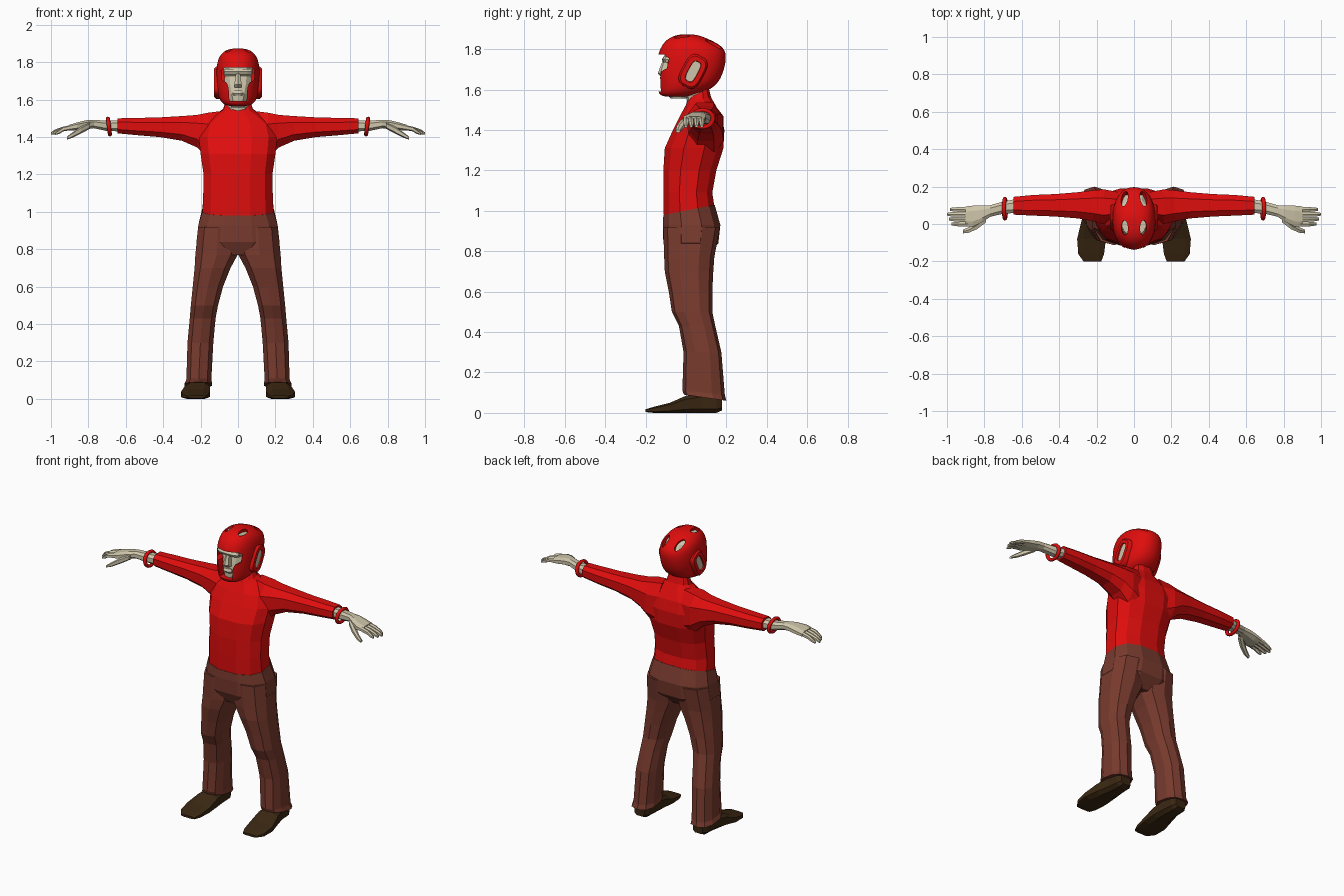
import bpy, bmesh, math
from mathutils import Matrix

if "Cube" in bpy.data.objects:
    bpy.data.objects.remove(bpy.data.objects["Cube"])


def material(name, rgb):
    m = bpy.data.materials.new(name)
    m.diffuse_color = (*rgb, 1)
    m.use_nodes = True
    m.node_tree.nodes["Principled BSDF"].inputs["Base Color"].default_value = m.diffuse_color
    return m


RED = material("bright red", (0.74, 0.004, 0.004))
BROWN = material("reddish brown", (0.19, 0.043, 0.027))
DARK = material("dark brown", (0.042, 0.02, 0.006))
SKIN = material("pale skin", (0.62, 0.56, 0.40))


def outline(a0, a1, b0, b1, n, e):
    """Rounded cross-section that fills the given rectangle."""
    pts = []
    for i in range(n):
        t = 2 * math.pi * (i + 0.5) / n
        c, s = math.cos(t), math.sin(t)
        pts.append((math.copysign(abs(c) ** e, c), math.copysign(abs(s) ** e, s)))
    k = max(p[0] for p in pts)
    h = max(p[1] for p in pts)
    return [((a0 + a1) / 2 + p / k * (a1 - a0) / 2,
             (b0 + b1) / 2 + q / h * (b1 - b0) / 2, q / h) for p, q in pts]


def loft(name, mat, axis, sections, n=10, e=0.8, mirror=False):
    """Skin sections (position, a0, a1, b0, b1[, tilt]) stacked along an axis."""
    bm = bmesh.new()
    rings = []
    for t, a0, a1, b0, b1, *tilt in sections:
        ring = []
        for a, b, q in outline(a0, a1, b0, b1, n, e):
            w = t + (tilt[0] * q if tilt else 0)
            ring.append(bm.verts.new([(w, a, b), (a, w, b), (a, b, w)][axis]))
        rings.append(ring)
    for r, s in zip(rings, rings[1:]):
        for i in range(n):
            j = (i + 1) % n
            bm.faces.new((r[i], r[j], s[j], s[i]))
    bm.faces.new(rings[0])
    bm.faces.new(rings[-1])
    return finish(name, mat, bm, mirror)


def finish(name, mat, bm, mirror=False):
    bmesh.ops.recalc_face_normals(bm, faces=bm.faces)
    me = bpy.data.meshes.new(name)
    bm.to_mesh(me)
    bm.free()
    me.materials.append(mat)
    ob = bpy.data.objects.new(name, me)
    bpy.context.collection.objects.link(ob)
    if mirror:
        ob.modifiers.new("Mirror", 'MIRROR')
    return ob


def smooth(ob, angle=40):
    bpy.ops.object.select_all(action='DESELECT')
    ob.select_set(True)
    bpy.context.view_layer.objects.active = ob
    bpy.ops.object.shade_smooth_by_angle(angle=math.radians(angle))


# Sweater body and sleeves
loft("sweater", RED, 2, [
    (1.00, -.19, .19, -.11, .14, .025), (1.09, -.186, .186, -.112, .13),
    (1.20, -.184, .184, -.112, .15), (1.31, -.20, .20, -.105, .185),
    (1.40, -.21, .21, -.065, .19), (1.47, -.19, .19, -.03, .175),
    (1.525, -.11, .11, .0, .145), (1.55, -.078, .078, .005, .125, .01),
    (1.585, -.066, .066, .02, .112, .025)], n=12)
loft("sleeve", RED, 0, [
    (.08, .02, .17, 1.25, 1.54), (.16, .0, .185, 1.29, 1.53),
    (.22, .015, .18, 1.345, 1.518), (.30, .03, .17, 1.38, 1.512),
    (.42, .04, .16, 1.40, 1.505), (.54, .045, .155, 1.41, 1.502),
    (.645, .05, .145, 1.42, 1.50)], n=8, mirror=True)

# Trousers
loft("trouser_hips", BROWN, 2, [
    (1.005, -.192, .192, -.112, .142, .025), (.93, -.212, .212, -.115, .17),
    (.84, -.222, .222, -.112, .16), (.77, -.17, .17, -.08, .10)], n=12)
loft("trouser_leg", BROWN, 2, [
    (.92, .0, .213, -.113, .168), (.77, .002, .228, -.108, .14),
    (.70, .04, .232, -.105, .135), (.60, .08, .242, -.085, .13),
    (.50, .107, .252, -.07, .13), (.43, .12, .258, -.035, .145),
    (.30, .132, .27, -.012, .175), (.10, .143, .276, -.018, .192, -.01),
    (.075, .138, .287, -.01, .20, -.015)], n=10, mirror=True)

# Shoes
loft("shoe", DARK, 1, [
    (-.20, .175, .27, .004, .018), (-.16, .16, .298, 0, .03),
    (-.08, .15, .304, 0, .05), (.0, .15, .285, 0, .085),
    (.08, .155, .265, 0, .10), (.15, .16, .26, 0, .09),
    (.178, .175, .245, .012, .075)], n=8, e=0.6, mirror=True)

# Forearms, palms, fingers and thumbs
loft("forearm_and_palm", SKIN, 0, [
    (.62, .06, .135, 1.43, 1.49), (.70, .055, .12, 1.432, 1.487),
    (.77, .038, .10, 1.447, 1.492), (.81, .01, .10, 1.445, 1.49),
    (.86, -.014, .098, 1.437, 1.478), (.90, -.012, .094, 1.434, 1.466)],
    n=8, mirror=True)
for i, tip in enumerate((.975, .99, 1.0, .985)):
    y = -.013 + i * .026
    loft("finger", SKIN, 0, [
        (.88, y, y + .026, 1.44, 1.468), (.935, y, y + .025, 1.43, 1.455),
        (tip - .02, y + .002, y + .024, 1.417, 1.44),
        (tip, y + .006, y + .02, 1.412, 1.425)], n=6, mirror=True)
loft("thumb", SKIN, 0, [
    (.79, .01, .05, 1.445, 1.48), (.84, -.028, .012, 1.418, 1.456),
    (.885, -.047, -.018, 1.396, 1.425), (.915, -.05, -.03, 1.386, 1.402)],
    n=6, mirror=True)

# Wrist rings
for side in (-1, 1):
    bpy.ops.mesh.primitive_torus_add(
        major_radius=.048, minor_radius=.011, major_segments=24, minor_segments=8,
        location=(side * .69, .082, 1.456), rotation=(0, side * math.radians(97), 0))
    ring = bpy.context.object
    ring.name = "wrist_ring"
    ring.scale = (.9, 1.08, 1)
    ring.data.materials.append(RED)
    smooth(ring, 60)

# Neck, head and facial features
loft("neck", SKIN, 2, [(1.50, -.055, .055, .01, .12), (1.58, -.056, .056, .0, .11),
                       (1.66, -.058, .058, -.01, .11)], n=10)
loft("head", SKIN, 2, [
    (1.557, -.035, .035, -.075, .0), (1.585, -.048, .048, -.105, .05),
    (1.63, -.066, .066, -.108, .09), (1.68, -.084, .084, -.10, .13),
    (1.725, -.09, .09, -.09, .155), (1.745, -.092, .092, -.108, .165),
    (1.78, -.09, .09, -.105, .165), (1.82, -.083, .083, -.08, .135),
    (1.85, -.065, .065, -.06, .08)], n=14, e=0.85)
loft("nose", SKIN, 2, [(1.665, -.02, .02, -.125, -.08), (1.68, -.02, .02, -.14, -.08),
                       (1.745, -.01, .01, -.115, -.08)], n=6)
loft("brow", SKIN, 2, [(1.735, -.07, .07, -.112, -.07), (1.75, -.075, .075, -.12, -.07),
                       (1.765, -.07, .07, -.11, -.07)], n=10)
loft("lips", SKIN, 2, [(1.622, -.024, .024, -.112, -.08), (1.634, -.03, .03, -.12, -.08),
                       (1.65, -.024, .024, -.113, -.08)], n=8)

# Helmet shell, with face opening and top vents cut away
helmet = loft("helmet", RED, 2, [
    (1.563, -.06, .06, -.122, .02), (1.585, -.09, .09, -.138, .09),
    (1.62, -.108, .108, -.138, .15), (1.67, -.115, .115, -.143, .18),
    (1.73, -.117, .117, -.143, .197), (1.78, -.114, .114, -.138, .20),
    (1.815, -.107, .107, -.122, .18), (1.845, -.09, .09, -.10, .125),
    (1.868, -.06, .06, -.06, .07), (1.874, -.02, .02, -.02, .03)], n=16, e=0.9)
sub = helmet.modifiers.new("Round", 'SUBSURF')
sub.levels = sub.render_levels = 2
cutters = []

bm = bmesh.new()
half = [(.046, 1.592), (.05, 1.66), (.06, 1.69), (.086, 1.705), (.09, 1.755), (.07, 1.773)]
shape = half + [(-x, z) for x, z in reversed(half)]
face = bm.faces.new([bm.verts.new((x, -.3, z)) for x, z in shape])
ext = bmesh.ops.extrude_face_region(bm, geom=[face])
for v in ext["geom"]:
    if isinstance(v, bmesh.types.BMVert):
        v.co.y = -.055
cutters.append(finish("face_cutter", RED, bm))

for side in (-1, 1):
    for y, z, tilt, length in ((-.02, 1.86, 8, .04), (.132, 1.82, -36, .046)):
        bm = bmesh.new()
        bmesh.ops.create_cone(bm, cap_ends=True, segments=16, radius1=1, radius2=1, depth=1,
                              matrix=Matrix.Translation((side * .049, y, z))
                              @ Matrix.Rotation(math.radians(side * 15), 4, 'Y')
                              @ Matrix.Rotation(math.radians(tilt), 4, 'X')
                              @ Matrix.Diagonal((.019, length, .11, 1)))
        cutters.append(finish("vent_cutter", RED, bm))
for c in cutters:
    c.hide_render = True
    mod = helmet.modifiers.new("Cut", 'BOOLEAN')
    mod.operation, mod.object, mod.solver = 'DIFFERENCE', c, 'EXACT'
deps = bpy.context.evaluated_depsgraph_get()
cut_mesh = bpy.data.meshes.new_from_object(helmet.evaluated_get(deps))
helmet.modifiers.clear()
helmet.data = cut_mesh
for c in cutters:
    bpy.data.objects.remove(c)
smooth(helmet)


# Ear pads: rounded rings around a slanted slot showing skin
def ear_ring(bm, x, ry, rz):
    lean = math.radians(28)
    ring = []
    for a, b, _ in outline(-ry, ry, -rz, rz, 20, .6):
        ring.append(bm.verts.new((x, .035 + a * math.cos(lean) + b * math.sin(lean),
                                  1.69 - a * math.sin(lean) + b * math.cos(lean))))
    return ring


bm = bmesh.new()
pad = [ear_ring(bm, *r) for r in ((.085, .056, .085), (.117, .055, .084), (.127, .047, .075),
                                  (.127, .025, .055), (.10, .021, .051))]
for r, s in zip(pad, pad[1:]):
    for i in range(20):
        bm.faces.new((r[i], r[(i + 1) % 20], s[(i + 1) % 20], s[i]))
smooth(finish("ear_pad", RED, bm, True))
bm = bmesh.new()
bm.faces.new(ear_ring(bm, .120, .023, .053))
finish("ear_slot", SKIN, bm, True)
